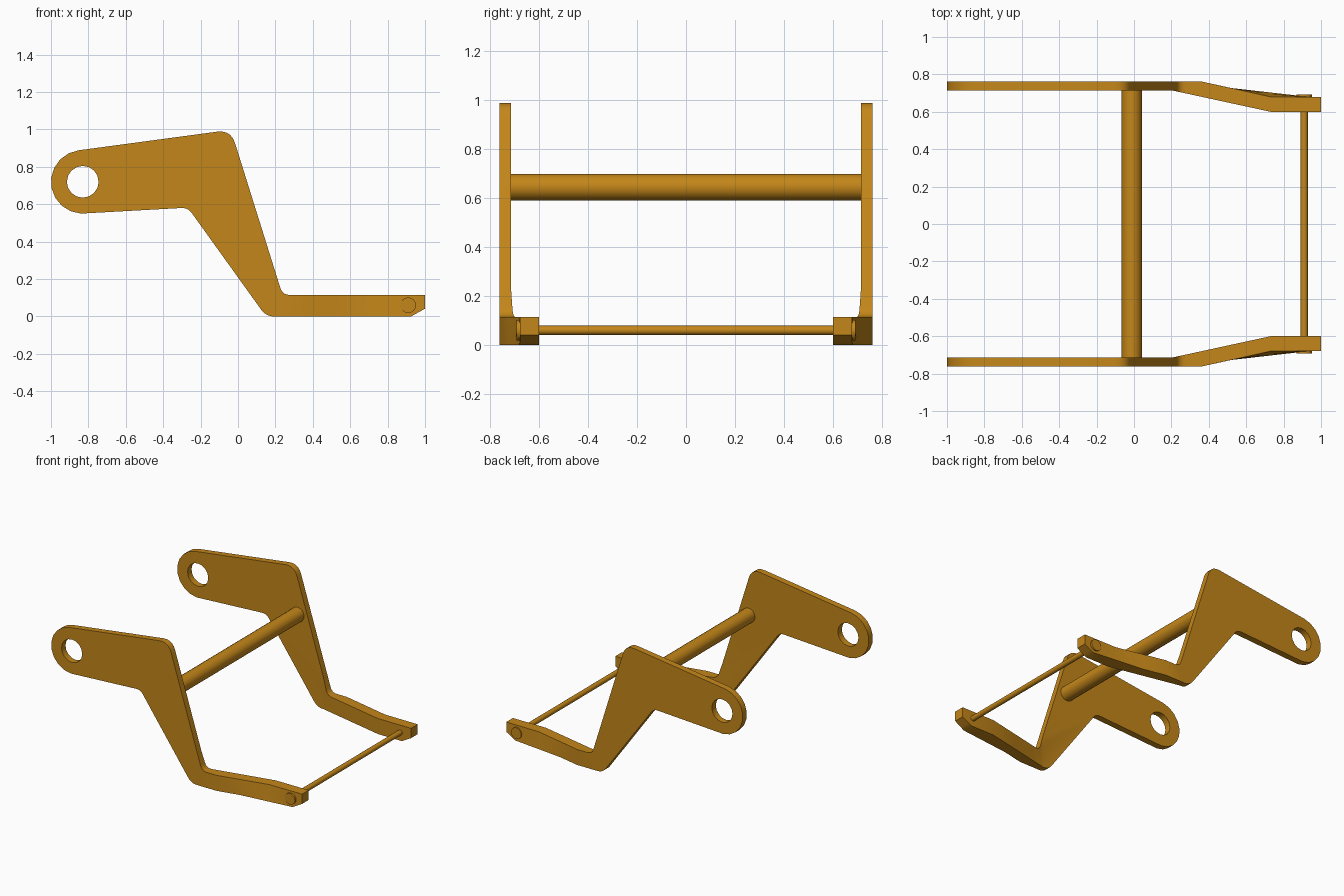
import bpy, bmesh, math
from mathutils import Vector, Matrix

if "Cube" in bpy.data.objects:
    bpy.data.objects.remove(bpy.data.objects["Cube"])

mat = bpy.data.materials.new("amber_paint")
mat.diffuse_color = (0.55, 0.24, 0.01, 1)
mat.use_nodes = True
mat.node_tree.nodes["Principled BSDF"].inputs["Base Color"].default_value = mat.diffuse_color


def finish(name, mesh):
    ob = bpy.data.objects.new(name, mesh)
    bpy.context.collection.objects.link(ob)
    mesh.materials.append(mat)
    bpy.ops.object.select_all(action='DESELECT')
    ob.select_set(True)
    bpy.context.view_layer.objects.active = ob
    bpy.ops.object.shade_smooth_by_angle(angle=math.radians(30))
    return ob


def mirror_y(ob):
    m = ob.modifiers.new("mirror", 'MIRROR')
    m.use_axis = (False, True, False)
    m.use_clip = False
    m.use_mirror_merge = False


def rod(name, x, z, r, y0, y1, sides=16):
    bm = bmesh.new()
    bmesh.ops.create_cone(bm, cap_ends=True, segments=sides, radius1=r, radius2=r, depth=y1 - y0,
                          matrix=Matrix.Translation((x, (y0 + y1) / 2, z)) @ Matrix.Rotation(math.pi / 2, 4, 'X'))
    mesh = bpy.data.meshes.new(name)
    bm.to_mesh(mesh)
    bm.free()
    return finish(name, mesh)


def interp(table, x):
    if x <= table[0][0]:
        return table[0][1]
    for (xa, ya), (xb, yb) in zip(table, table[1:]):
        if x <= xb:
            return ya + (yb - ya) * (x - xa) / (xb - xa)
    return table[-1][1]


def corner(prev, p, nxt, t, n=5):
    # rounded corner, starting and ending a distance t from the point
    prev, p, nxt = Vector(prev), Vector(p), Vector(nxt)
    if t == 0:
        return [p]
    a = p + (prev - p).normalized() * t
    b = p + (nxt - p).normalized() * t
    return [a * (1 - s) ** 2 + p * 2 * s * (1 - s) + b * s * s for s in (i / n for i in range(n + 1))]


# side arm outline (x, z): eye end, then rounded corners
EYE = Vector((-0.83, 0.72))
def circle_pt(r, deg):
    return EYE + r * Vector((math.cos(math.radians(deg)), math.sin(math.radians(deg))))

outline = [circle_pt(0.17, 267 - 169 * i / 9) for i in range(10)]
pts = [(-0.038, 0.998, 0.075), (0.238, 0.115, 0.04), (1.0, 0.115, 0), (1.0, 0.042, 0),
       (0.925, 0.0, 0), (0.15, 0.0, 0.045), (-0.268, 0.582, 0.035)]
ring = [tuple(outline[-1])] + [p[:2] for p in pts] + [tuple(outline[0])]
for i, p in enumerate(pts):
    outline += corner(ring[i], p[:2], ring[i + 2], p[2])
hole = [circle_pt(0.085, 360 * i / 16) for i in range(16)]

# flat sheet with the hole, cut where the arm bends
bm = bmesh.new()
edges = []
for loop in (outline, hole):
    vs = [bm.verts.new((p.x, 0, p.y)) for p in loop]
    edges += [bm.edges.new((vs[i - 1], vs[i])) for i in range(len(vs))]
bmesh.ops.triangle_fill(bm, use_beauty=True, edges=edges, normal=(0, -1, 0))
for x in (0.2, 0.36, 0.52, 0.73, 0.95):
    bmesh.ops.bisect_plane(bm, geom=bm.verts[:] + bm.edges[:] + bm.faces[:],
                           plane_co=(x, 0, 0), plane_no=(1, 0, 0))
bm.verts.index_update()
sheet = [v.co.copy() for v in bm.verts]
tris = [[v.index for v in f.verts] for f in bm.faces]
rim = [[v.index for v in e.verts] for e in bm.edges if e.is_boundary]
bm.free()

# give the sheet its thickness and inward bend
INNER = [(0.2, 0.715), (0.73, 0.60)]
OUT_TOP = [(0.36, 0.762), (0.73, 0.68), (0.95, 0.678)]
OUT_LOW = [(0.36, 0.762), (0.52, 0.727), (0.95, 0.678)]
def outer_y(p):
    k = min(1, max(0, p.z / 0.115))
    return interp(OUT_TOP, p.x) * k + interp(OUT_LOW, p.x) * (1 - k)

n = len(sheet)
verts = [(p.x, interp(INNER, p.x), p.z) for p in sheet] + [(p.x, outer_y(p), p.z) for p in sheet]
faces = tris + [[i + n for i in reversed(t)] for t in tris] + [[a, b, b + n, a + n] for a, b in rim]
mesh = bpy.data.meshes.new("side_arms")
mesh.from_pydata(verts, [], faces)
bm = bmesh.new()
bm.from_mesh(mesh)
bmesh.ops.recalc_face_normals(bm, faces=bm.faces[:])
bm.to_mesh(mesh)
bm.free()
mirror_y(finish("side_arms", mesh))

# cross tube, thin front rod and its bolt heads
rod("cross_tube", -0.012, 0.645, 0.054, -0.72, 0.72)
rod("front_rod", 0.91, 0.06, 0.019, -0.62, 0.62)
mirror_y(rod("bolt_heads", 0.91, 0.06, 0.042, 0.66, 0.692))
